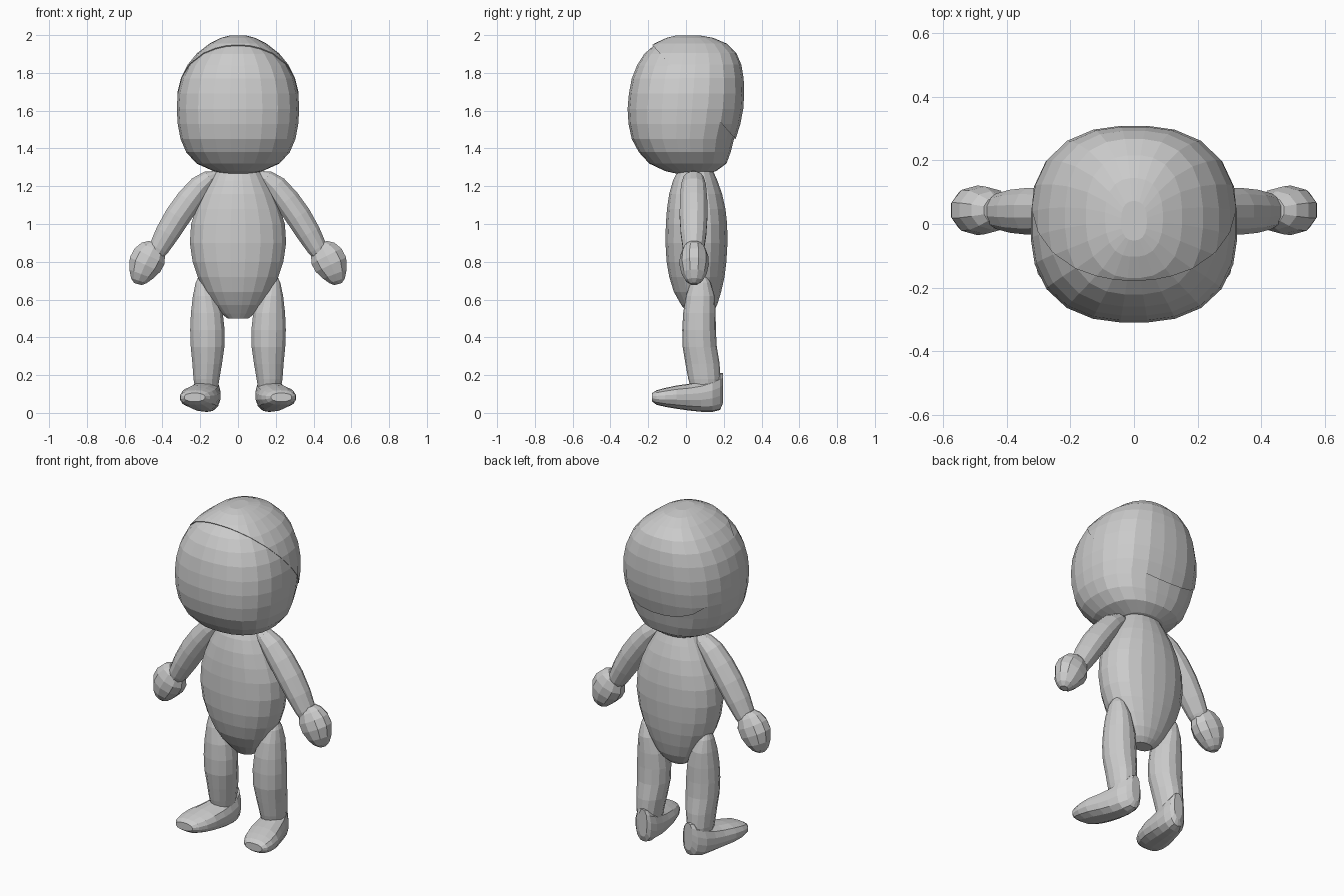
import bpy, bmesh
from math import cos, sin, pi
from mathutils import Vector


def loft(name, rings, n=16, power=2.0, mirror=False):
    """Skin closed rings; each ring is (centre, u half-axis, v half-axis)."""
    bm = bmesh.new()
    loops = []
    for c, u, v in rings:
        loop = []
        for i in range(n):
            a = 2 * pi * (i + 0.5) / n
            k = (abs(cos(a)) ** power + abs(sin(a)) ** power) ** (-1 / power)
            loop.append(bm.verts.new(Vector(c) + Vector(u) * cos(a) * k + Vector(v) * sin(a) * k))
        loops.append(loop)
    for a, b in zip(loops, loops[1:]):
        for i in range(n):
            j = (i + 1) % n
            bm.faces.new((a[i], a[j], b[j], b[i]))
    bm.faces.new(loops[0])
    bm.faces.new(loops[-1])
    bmesh.ops.recalc_face_normals(bm, faces=bm.faces)
    me = bpy.data.meshes.new(name)
    bm.to_mesh(me)
    bm.free()
    ob = bpy.data.objects.new(name, me)
    bpy.context.collection.objects.link(ob)
    if mirror:
        ob.modifiers.new("Mirror", 'MIRROR').use_bisect_axis[0] = False
    return ob


def upright(rows, x=True):
    """Rows (z, x centre, half width, y front, y back) to horizontal rings."""
    return [((cx, (y0 + y1) / 2, z), (hx, 0, 0), (0, (y1 - y0) / 2, 0))
            for z, cx, hx, y0, y1 in rows]


def limb(points, y):
    """Points (x, z, radius, y radius) to rings square to the path."""
    out = []
    for i, (x, z, r, ry) in enumerate(points):
        a, b = points[max(i - 1, 0)], points[min(i + 1, len(points) - 1)]
        d = Vector((b[0] - a[0], 0, b[1] - a[1])).normalized()
        out.append(((x, y, z), (-d.z * r, 0, d.x * r), (0, ry, 0)))
    return out


# Head
head_rows = upright([
    (1.262, 0, .05, -.03, .10), (1.28, 0, .13, -.11, .16), (1.32, 0, .22, -.195, .215),
    (1.38, 0, .275, -.25, .237), (1.45, 0, .305, -.288, .255), (1.53, 0, .32, -.305, .28),
    (1.61, 0, .325, -.31, .295), (1.69, 0, .32, -.303, .30), (1.77, 0, .30, -.288, .297),
    (1.84, 0, .265, -.26, .285), (1.90, 0, .215, -.222, .26), (1.95, 0, .15, -.165, .21),
    (1.98, 0, .09, -.10, .14), (1.993, 0, .04, -.05, .07)])
loft("head", head_rows, 24, 2.5)

# Hair cap: slightly larger shell cut along a slope from crown to nape
hair = loft("hair_cap", head_rows, 24, 2.5)
bm = bmesh.new()
bm.from_mesh(hair.data)
pivot = Vector((0, 0, 1.62))
for v in bm.verts:
    d = v.co - pivot
    v.co = pivot + Vector((d.x * 1.01, d.y * 1.03, d.z * 1.015))
res = bmesh.ops.bisect_plane(bm, geom=bm.verts[:] + bm.edges[:] + bm.faces[:],
                             plane_co=(0, .27, 1.44), plane_no=(0, .51, .45), clear_inner=True)
rim = [e for e in res["geom_cut"] if isinstance(e, bmesh.types.BMEdge)]
bmesh.ops.contextual_create(bm, geom=rim)
bmesh.ops.recalc_face_normals(bm, faces=bm.faces)
bm.to_mesh(hair.data)
bm.free()

# Body
loft("body", upright([
    (.50, 0, .055, .03, .115), (.525, 0, .09, .01, .14), (.57, 0, .13, -.025, .165),
    (.64, 0, .175, -.065, .187), (.72, 0, .215, -.09, .205), (.80, 0, .242, -.104, .215),
    (.90, 0, .257, -.11, .221), (1.0, 0, .25, -.108, .219), (1.08, 0, .225, -.102, .21),
    (1.16, 0, .19, -.09, .192), (1.23, 0, .15, -.07, .167), (1.29, 0, .115, -.04, .14)]), 20, 2.2)

# Arms
loft("arms", limb([
    (.11, 1.268, .015, .03), (.15, 1.243, .045, .055), (.20, 1.20, .062, .068),
    (.26, 1.125, .07, .075), (.32, 1.04, .071, .076), (.375, .95, .066, .07),
    (.42, .87, .055, .058), (.435, .84, .045, .05)], .04), 12, 2, True)

# Hands
loft("hands", limb([
    (.437, .893, .04, .04), (.449, .87, .072, .06), (.468, .83, .093, .075),
    (.492, .785, .093, .078), (.513, .735, .07, .066), (.525, .70, .045, .045),
    (.53, .682, .022, .02)], .043), 10, 2.1, True)

# Legs
loft("legs", upright([
    (.72, .19, .02, .05, .11), (.69, .185, .04, .025, .13), (.62, .175, .065, 0, .152),
    (.53, .165, .086, -.015, .157), (.44, .162, .093, -.02, .158), (.35, .161, .091, -.018, .163),
    (.26, .163, .08, -.003, .178), (.18, .167, .07, .012, .182), (.13, .167, .062, .025, .175)]),
    14, 2.1, True)

# Feet: rows (y, x centre, half width, z bottom, z top), heel to toe
feet = [(.195, .15, .028, .05, .212), (.18, .155, .05, .015, .21), (.14, .165, .072, .005, .19),
        (.08, .175, .082, .006, .168), (.02, .187, .09, .012, .155), (-.05, .203, .098, .022, .145),
        (-.11, .216, .093, .032, .132), (-.155, .226, .078, .043, .12), (-.18, .23, .055, .06, .105)]
loft("feet", [((cx, y, (z0 + z1) / 2), (hx, 0, 0), (0, 0, (z1 - z0) / 2))
              for y, cx, hx, z0, z1 in feet], 14, 2.5, True)
